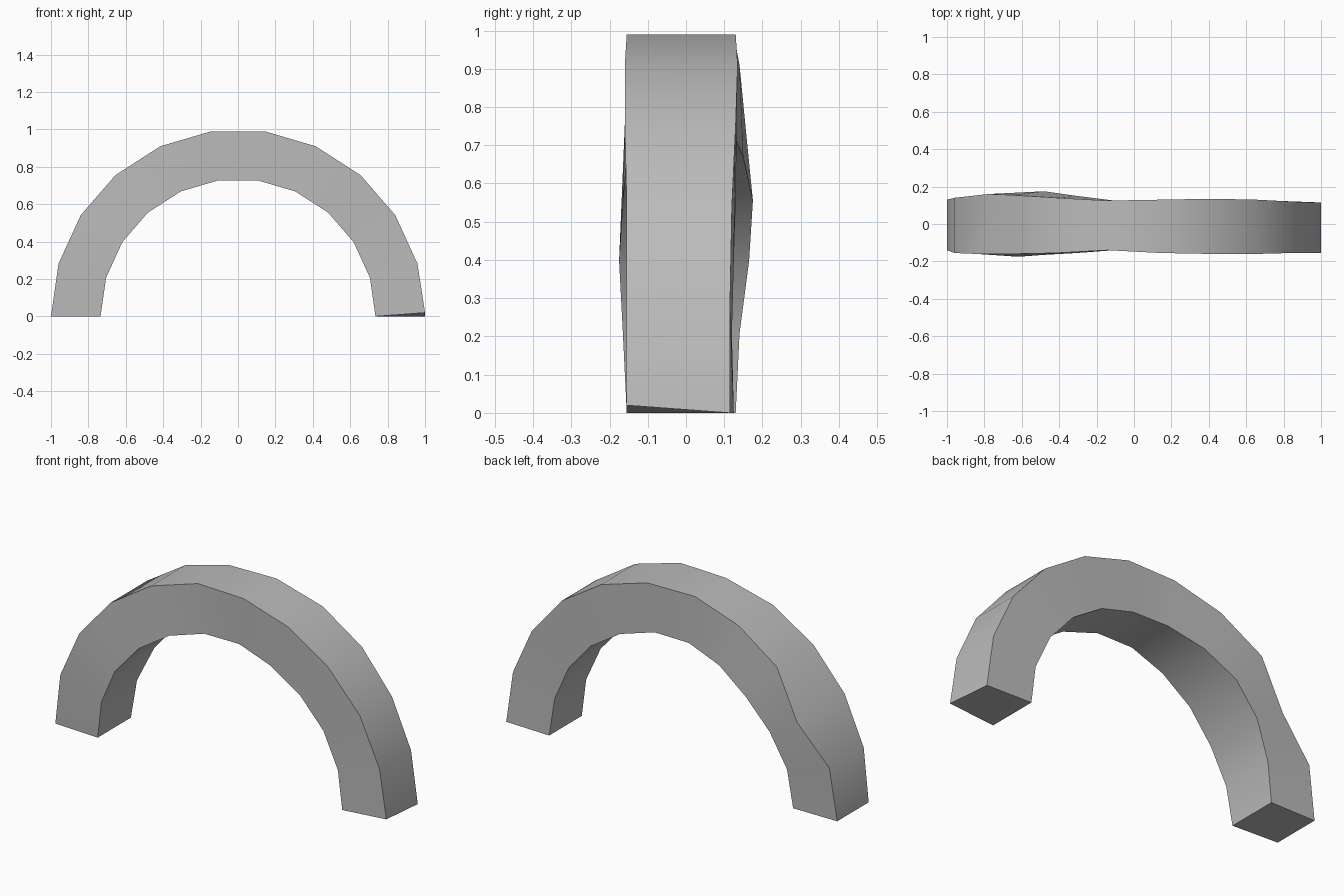
import bpy
import bmesh
from math import pi, sin, cos, radians

cube = bpy.data.objects.get("Cube")
if cube:
    bpy.data.objects.remove(cube, do_unlink=True)

# Grey stone material
stone = bpy.data.materials.new("grey_stone")
stone.use_nodes = True
grey = (0.5, 0.5, 0.5, 1)
stone.diffuse_color = grey
stone.node_tree.nodes["Principled BSDF"].inputs["Base Color"].default_value = grey

# Uneven depth of the four edges at each station, from the -x foot to the +x foot
OUTER, INNER, SEGMENTS = 1.0, 0.735, 11
front_outer = [.14, .155, .16, .16, .155, .14, .155, .16, .16, .155, .155, .155]
front_inner = [.155, .165, .175, .165, .155, .14, .14, .155, .155, .15, .15, .155]
back_outer = [.13, .14, .16, .155, .14, .125, .13, .135, .13, .12, .115, .115]
back_inner = [.13, .14, .165, .175, .15, .125, .12, .13, .13, .125, .12, .125]


def point(radius, y, angle):
    return (-radius * cos(angle), y, max(0.0, radius * sin(angle)))


# Arch: a four-cornered section swept around a half circle
bm = bmesh.new()
rings = []
for i in range(SEGMENTS + 1):
    angle = pi * i / SEGMENTS
    rings.append([bm.verts.new(co) for co in (
        point(OUTER, -front_outer[i], angle),
        point(OUTER, back_outer[i], angle),
        point(INNER, back_inner[i], angle),
        point(INNER, -front_inner[i], angle))])

# Chipped outer back edge, and worn tip on the +x foot
rings[2][1].co = (-0.78, 0.16, 0.49)
rings[-1][0].co.z = 0.02

for a, b in zip(rings, rings[1:]):
    for k in range(4):
        n = (k + 1) % 4
        bm.faces.new((a[k], a[n], b[n], b[k]))
bm.faces.new(rings[0])
bm.faces.new(rings[-1])
bmesh.ops.recalc_face_normals(bm, faces=bm.faces)

mesh = bpy.data.meshes.new("arch")
bm.to_mesh(mesh)
bm.free()
mesh.materials.append(stone)
arch = bpy.data.objects.new("arch", mesh)
bpy.context.collection.objects.link(arch)

# Smooth along the curve, sharp at the four edges
bpy.ops.object.select_all(action='DESELECT')
arch.select_set(True)
bpy.context.view_layer.objects.active = arch
bpy.ops.object.shade_smooth_by_angle(angle=radians(40))
